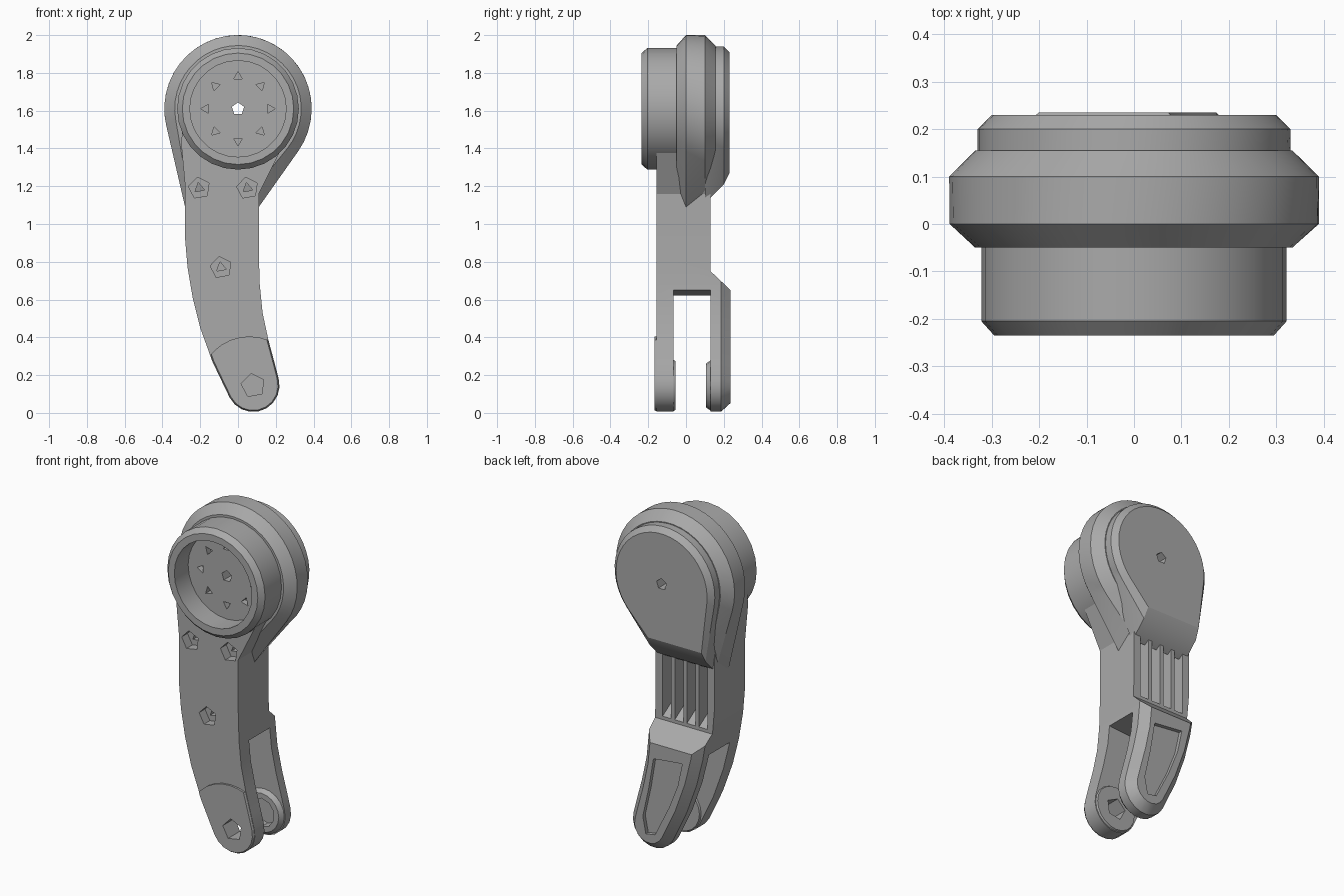
import bpy, bmesh, math
from mathutils import Vector

if "Cube" in bpy.data.objects:
    bpy.data.objects.remove(bpy.data.objects["Cube"], do_unlink=True)

grey = bpy.data.materials.new("plain grey")
grey.use_nodes = True
grey.diffuse_color = (0.4, 0.4, 0.4, 1)
grey.node_tree.nodes["Principled BSDF"].inputs["Base Color"].default_value = grey.diffuse_color

HEAD = (0, 1.61)
PIN = (0.08, 0.145)
parts = []


def arc(c, r, a0, a1, n):
    """Points along an arc, angles in degrees, both ends included."""
    angles = [math.radians(a0 + (a1 - a0) * i / (n - 1)) for i in range(n)]
    return [(c[0] + r * math.cos(a), c[1] + r * math.sin(a)) for a in angles]


def circle(c, r, n, turn=90):
    return arc(c, r, turn, turn + 360, n + 1)[:-1]


def inset(points, d):
    """Move a counter-clockwise outline inward by d."""
    out = []
    for i, p in enumerate(points):
        p = Vector(p)
        e1 = (p - Vector(points[i - 1])).normalized()
        e2 = (Vector(points[(i + 1) % len(points)]) - p).normalized()
        n = Vector((-e1.y - e2.y, e1.x + e2.x)).normalized()
        out.append(tuple(p + n * d / max(0.5, n.dot(Vector((-e1.y, e1.x))))))
    return out


def loft(name, layers, axis="Y", keep=True):
    """Closed solid through outlines of equal length: [(position, outline), ...]."""
    bm = bmesh.new()
    rings = []
    for t, pts in layers:
        rings.append([bm.verts.new((a, t, b) if axis == "Y" else (t, a, b)) for a, b in pts])
    n = len(rings[0])
    for lo, hi in zip(rings, rings[1:]):
        for i in range(n):
            j = (i + 1) % n
            bm.faces.new((lo[i], lo[j], hi[j], hi[i]))
    bm.faces.new(rings[0])
    bm.faces.new(rings[-1])
    bmesh.ops.recalc_face_normals(bm, faces=bm.faces)
    me = bpy.data.meshes.new(name)
    bm.to_mesh(me)
    bm.free()
    ob = bpy.data.objects.new(name, me)
    bpy.context.collection.objects.link(ob)
    me.materials.append(grey)
    if keep:
        parts.append(ob)
    else:
        ob.hide_render = True
    return ob


def cutter(points, t0, t1, axis="Y"):
    return loft("cutter", [(t0, points), (t1, points)], axis, keep=False)


def boolean(ob, tools, mode="DIFFERENCE"):
    for tool in tools:
        mod = ob.modifiers.new("cut", "BOOLEAN")
        mod.operation, mod.solver, mod.object = mode, "EXACT", tool
        deps = bpy.context.evaluated_depsgraph_get()
        me = bpy.data.meshes.new_from_object(ob.evaluated_get(deps))
        ob.modifiers.clear()
        ob.data = me


def teardrop(r, tip_z, n=28):
    """Round head whose sides run tangent down to the arm."""
    d = 0.39 - r
    tips = [(-0.28 + d * 0.2, tip_z), (0.11 - d * 0.2, tip_z)]
    ends = []
    for (x, z), side in zip(tips, (-1, 1)):
        v = Vector((x - HEAD[0], z - HEAD[1]))
        ends.append(math.degrees(math.atan2(v.y, v.x) + side * math.acos(r / v.length)))
    return arc(HEAD, r, ends[1], ends[0] + 360, n) + tips


# Curved arm outline, counter-clockwise, with a round lower tip
arm_outline = arc(PIN, 0.14, 207, 375, 10) + [
    (0.195, 0.26), (0.16, 0.39), (0.13, 0.53), (0.115, 0.68), (0.11, 0.85), (0.11, 1.16),
    (0.22, 1.38), (0.22, 1.6), (-0.29, 1.6), (-0.3, 1.42), (-0.28, 1.2), (-0.28, 0.92),
    (-0.267, 0.77), (-0.24, 0.61), (-0.2, 0.45), (-0.135, 0.27)]

arm = loft("arm", [(-0.155, arm_outline), (0.185, arm_outline),
                   (0.235, inset(arm_outline, 0.045))])
flange = loft("head_flange", [(-0.05, teardrop(0.335, 1.2)), (0.0, teardrop(0.39, 1.09)),
                              (0.1, teardrop(0.39, 1.17)), (0.155, teardrop(0.335, 1.25))])
housing = loft("back_housing", [(0.1, teardrop(0.33, 1.12)), (0.13, teardrop(0.33, 1.14)),
                                (0.2, teardrop(0.33, 1.21)), (0.23, teardrop(0.3, 1.27))])
drum = loft("front_drum", [(-0.235, circle(HEAD, 0.295, 28)), (-0.205, circle(HEAD, 0.322, 28)),
                           (-0.04, circle(HEAD, 0.322, 28))])

# Head openings: round recess, axle hole and a ring of small blind holes
recess = cutter(circle(HEAD, 0.255, 28), -0.3, -0.105)
axle = cutter(circle(HEAD, 0.034, 5), -0.4, 0.4)
ring = [cutter(circle(p, 0.027, 3, 45 * i), -0.2, -0.07)
        for i, p in enumerate(circle(HEAD, 0.17, 8, 0))]
boolean(drum, [recess, axle] + ring)
boolean(arm, [recess, axle] + ring)
boolean(flange, [axle])
boolean(housing, [axle])

# Thin back of the arm above the rear prong, and the slot between the prongs
relief = cutter([(0.13, 1.8), (0.13, 0.75), (0.25, 0.637), (0.5, 0.637), (0.5, 1.8)], -1, 1, "X")
slot = cutter([(-0.5, 0.6), (-0.5, -0.2), (0.5, -0.2), (0.5, 0.68)], -0.065, 0.13)
boolean(arm, [relief, slot])

# Vertical grooves on the back
groove = [(0.3, 0.72), (0.13, 0.77), (0.05, 0.82), (0.05, 1.25), (0.3, 1.25)]
grooves = [cutter(groove, x - 0.028, x + 0.028, "X") for x in (-0.205, -0.125, -0.045, 0.035)]
boolean(arm, grooves)

# Sunken panel on the rear prong
panel = cutter([(-0.14, 0.58), (-0.11, 0.44), (-0.05, 0.29), (0.04, 0.11), (0.1, 0.1),
                (0.12, 0.2), (0.08, 0.38), (0.05, 0.56)], 0.212, 0.4)
boolean(arm, [panel])

# Stepped screw holes on the front
for p in ((-0.205, 1.19), (0.05, 1.19), (-0.09, 0.77)):
    boolean(arm, [cutter(circle(p, 0.058, 5, 100), -0.3, -0.1),
                  cutter(circle(p, 0.03, 3, 100), -0.3, -0.03)])

# Raised pad and inner bosses around the pin
pad = loft("front_pad", [(-0.167, inset(arm_outline, 0.008)), (-0.15, arm_outline)])
boolean(pad, [cutter(circle((0.06, 0.14), 0.265, 32), -0.3, 0)], "INTERSECT")
front_boss = loft("front_boss", [(-0.07, circle(PIN, 0.137, 20)), (-0.055, circle(PIN, 0.13, 20))])
rear_boss = loft("rear_boss", [(0.105, circle(PIN, 0.115, 20)), (0.135, circle(PIN, 0.137, 20))])
pin_hole = cutter(circle(PIN, 0.064, 5, 100), -0.3, 0.0)
pin_seat = cutter(circle(PIN, 0.085, 10), 0.0, 0.165)
for ob in (arm, pad, front_boss):
    boolean(ob, [pin_hole])
for ob in (arm, rear_boss):
    boolean(ob, [pin_seat])

# Remove helpers, then smooth the round sides and keep edges sharp
for ob in [o for o in bpy.data.objects if o.name.startswith("cutter")]:
    bpy.data.objects.remove(ob, do_unlink=True)
bpy.ops.object.select_all(action="DESELECT")
for ob in parts:
    ob.select_set(True)
bpy.context.view_layer.objects.active = arm
bpy.ops.object.shade_smooth_by_angle(angle=math.radians(25))
